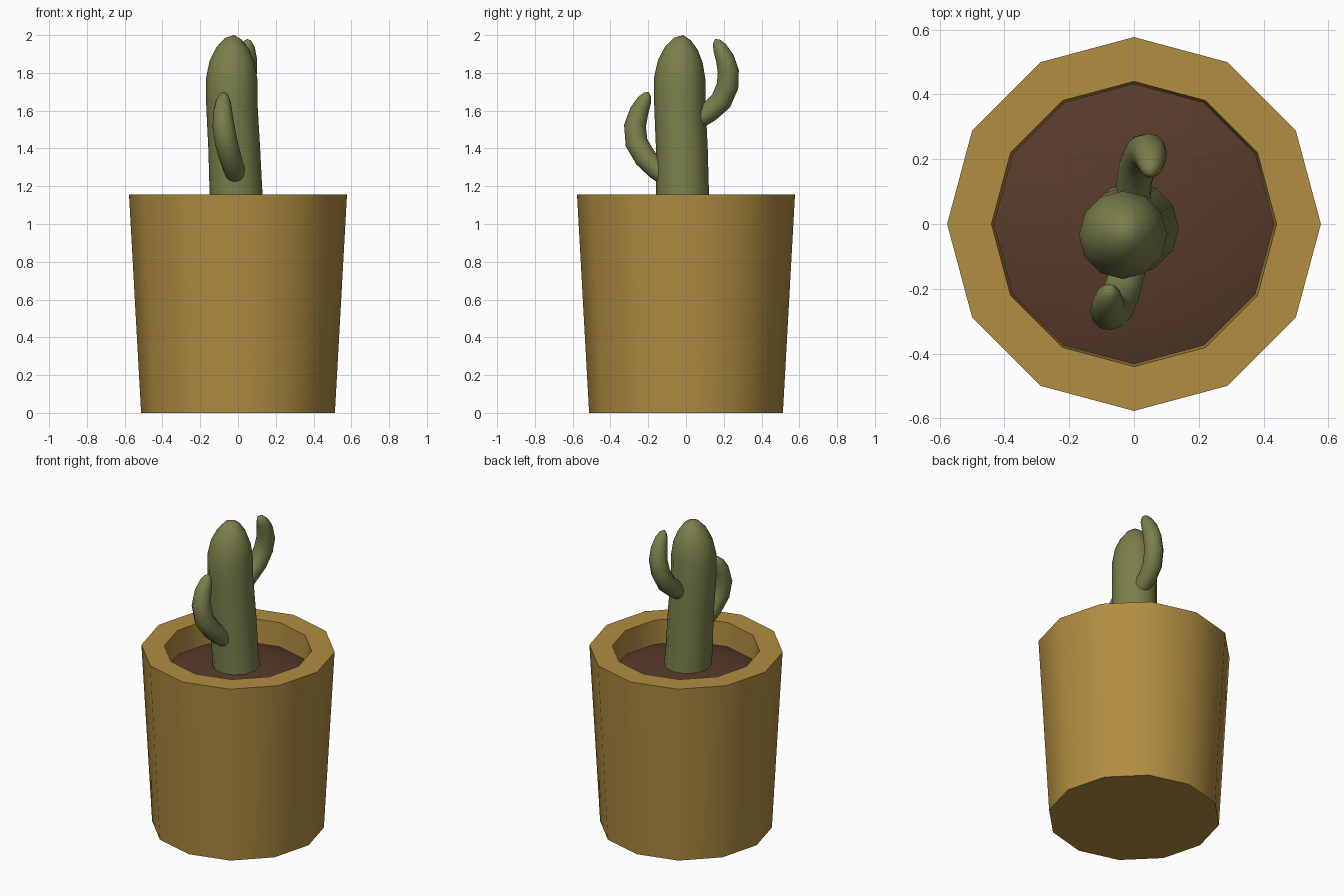
import bpy, bmesh, math
from mathutils import Vector

if "Cube" in bpy.data.objects:
    bpy.data.objects.remove(bpy.data.objects["Cube"])


def material(name, rgb):
    m = bpy.data.materials.new(name)
    m.diffuse_color = (*rgb, 1)
    m.use_nodes = True
    m.node_tree.nodes["Principled BSDF"].inputs["Base Color"].default_value = m.diffuse_color
    return m


CLAY = material("ochre clay", (0.44, 0.268, 0.053))
SOIL = material("brown soil", (0.098, 0.044, 0.024))
GREEN = material("cactus green", (0.195, 0.212, 0.070))


def finish(name, bm, mat, angle):
    bmesh.ops.recalc_face_normals(bm, faces=bm.faces)
    me = bpy.data.meshes.new(name)
    bm.to_mesh(me)
    bm.free()
    me.materials.append(mat)
    ob = bpy.data.objects.new(name, me)
    bpy.context.collection.objects.link(ob)
    bpy.ops.object.select_all(action='DESELECT')
    ob.select_set(True)
    bpy.context.view_layer.objects.active = ob
    bpy.ops.object.shade_smooth_by_angle(angle=math.radians(angle))
    return ob


def bridge(bm, rings):
    for a, b in zip(rings, rings[1:]):
        n = len(a)
        for i in range(n):
            j = (i + 1) % n
            bm.faces.new((a[i], a[j], b[j], b[i]))


def lathe(name, profile, mat, n=12, angle=35, cap_start=True):
    """Turn (radius, z) pairs around z; both ends are capped."""
    bm = bmesh.new()
    rings = [[bm.verts.new((r * math.cos(2 * math.pi * i / n),
                            r * math.sin(2 * math.pi * i / n), z))
              for i in range(n)] for r, z in profile]
    bridge(bm, rings)
    bm.faces.new(rings[0])
    bm.faces.new(rings[-1])
    return finish(name, bm, mat, angle)


def tube(name, points, mat, n=12):
    """Sweep rings along (x, y, z, radius) points; the last point is the tip."""
    bm = bmesh.new()
    pos = [Vector(p[:3]) for p in points]
    rings = []
    for k in range(len(points) - 1):
        tangent = pos[k + 1] - pos[max(k - 1, 0)]
        q = Vector((0, 0, 1)).rotation_difference(tangent)
        rings.append([bm.verts.new(pos[k] + q @ Vector((
            points[k][3] * math.cos(2 * math.pi * i / n),
            points[k][3] * math.sin(2 * math.pi * i / n), 0)))
            for i in range(n)])
    bridge(bm, rings)
    bm.faces.new(rings[0])
    tip = bm.verts.new(pos[-1])
    for i in range(n):
        bm.faces.new((rings[-1][i], rings[-1][(i + 1) % n], tip))
    return finish(name, bm, mat, 60)


# Pot: twelve-sided, tapered, with a thick rim and a hollow top
lathe("pot", [(0.513, 0), (0.577, 1.155), (0.44, 1.155), (0.43, 0.95)], CLAY)

# Soil: low mound inside the rim
lathe("soil", [(0.425, 0.955), (0.434, 1.0), (0.34, 1.03), (0.15, 1.05)], SOIL, angle=50)

# Cactus trunk: leans slightly, rounded top
tube("cactus_trunk", [
    (0.0, -0.01, 0.98, 0.142), (-0.01, -0.018, 1.15, 0.14),
    (-0.02, -0.022, 1.4, 0.137), (-0.032, -0.032, 1.62, 0.136),
    (-0.034, -0.034, 1.77, 0.136), (-0.031, -0.03, 1.86, 0.119),
    (-0.028, -0.025, 1.93, 0.087), (-0.024, -0.02, 1.98, 0.045),
    (-0.02, -0.015, 2.0, 0)], GREEN)

# Front arm: lower, curls up and to the left
tube("front_arm", [
    (-0.01, -0.09, 1.24, 0.05), (-0.02, -0.15, 1.285, 0.055),
    (-0.04, -0.215, 1.35, 0.059), (-0.062, -0.262, 1.43, 0.06),
    (-0.077, -0.27, 1.52, 0.058), (-0.081, -0.247, 1.6, 0.05),
    (-0.078, -0.22, 1.655, 0.038), (-0.075, -0.205, 1.685, 0.022),
    (-0.074, -0.197, 1.7, 0)], GREEN)

# Back arm: higher, curls up and to the right
tube("back_arm", [
    (0.0, 0.06, 1.55, 0.05), (0.0, 0.125, 1.595, 0.055),
    (0.012, 0.185, 1.65, 0.058), (0.03, 0.22, 1.73, 0.058),
    (0.045, 0.224, 1.81, 0.056), (0.051, 0.205, 1.88, 0.049),
    (0.052, 0.178, 1.935, 0.037), (0.05, 0.162, 1.965, 0.022),
    (0.049, 0.154, 1.98, 0)], GREEN)
